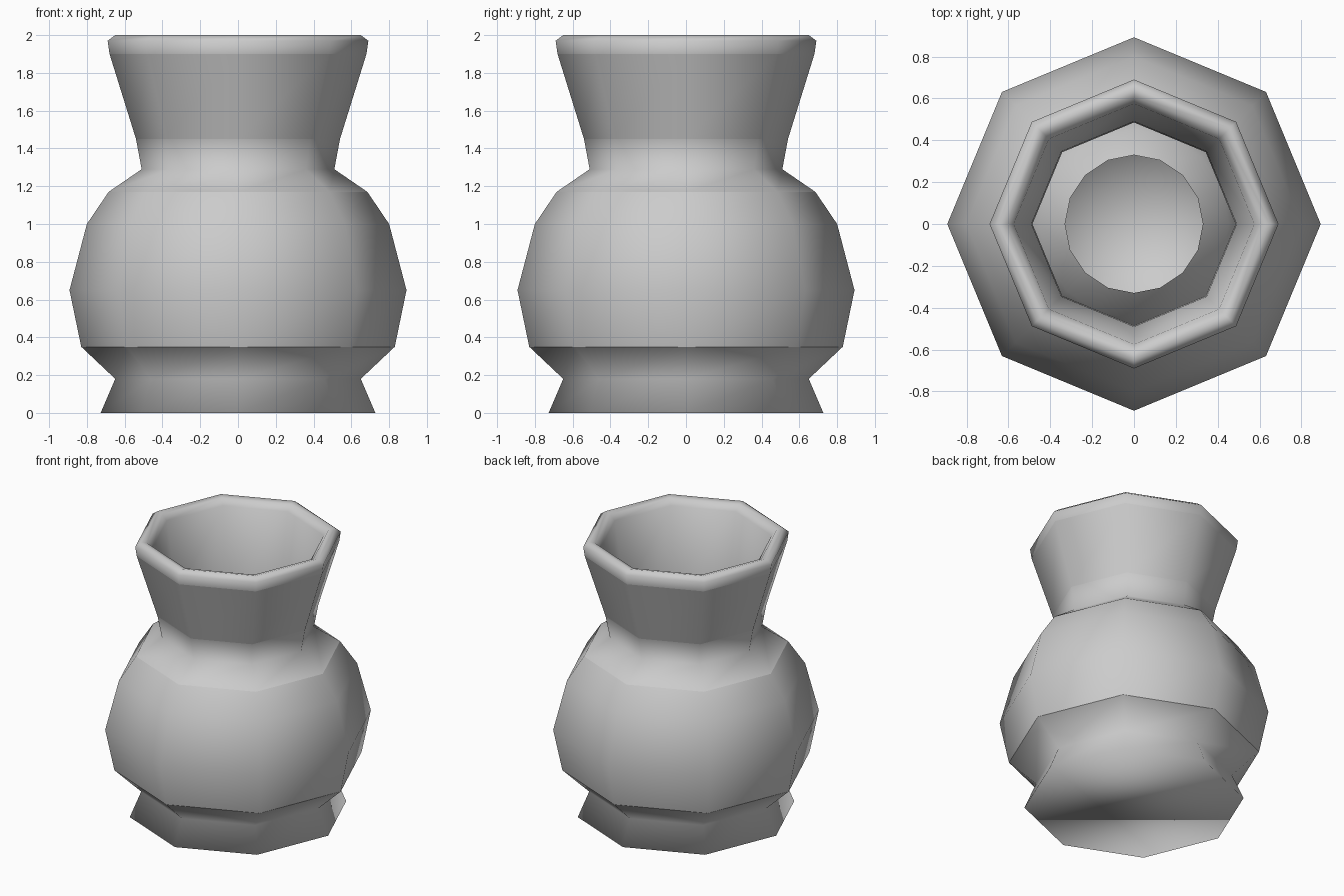
import bpy, bmesh
from math import cos, sin, tau, radians

if "Cube" in bpy.data.objects:
    bpy.data.objects.remove(bpy.data.objects["Cube"])


def lathe(name, profile, sides, base=False):
    """Spin (radius, height, sharp) points around z; base closes the first ring."""
    bm = bmesh.new()
    rings = []
    for r, z, sharp in profile:
        if r == 0:
            rings.append([bm.verts.new((0, 0, z))])
        else:
            rings.append([bm.verts.new((r * cos(tau * i / sides), r * sin(tau * i / sides), z))
                          for i in range(sides)])
    for a, b in zip(rings, rings[1:]):
        for i in range(sides):
            j = (i + 1) % sides
            if len(a) == 1:
                bm.faces.new((a[0], b[j], b[i]))
            else:
                bm.faces.new((a[i], a[j], b[j], b[i]))
    if base:
        bm.faces.new(rings[0][::-1])
    for f in bm.faces:
        f.smooth = True
    for ring, (r, z, sharp) in zip(rings, profile):
        if sharp:
            for i in range(sides):
                bm.edges.get((ring[i], ring[(i + 1) % sides])).smooth = False
    mesh = bpy.data.meshes.new(name)
    bm.to_mesh(mesh)
    bm.free()
    obj = bpy.data.objects.new(name, mesh)
    bpy.context.collection.objects.link(obj)
    return obj


# Flared foot, closed underneath
foot = [(0.727, 0.0, False), (0.65, 0.18, False)]
# Rounded belly
belly = [(0.83, 0.35, True), (0.892, 0.65, False), (0.80, 1.0, False), (0.685, 1.17, True)]
# Flared neck and rolled lip
neck = [(0.51, 1.29, False), (0.54, 1.45, True), (0.68, 1.90, True),
        (0.69, 1.97, False), (0.65, 2.0, False), (0.61, 1.99, False), (0.575, 1.95, False)]
# Inner face of the neck
inside = [(0.49, 1.45, False), (0.485, 1.29, False)]
lathe("vase", foot + belly + neck + inside, 8, base=True)

# Rounded inner vessel with an open mouth
vessel = [(0.56 * sin(radians(a)), 0.66 - 0.56 * cos(radians(a)), False)
          for a in (18, 36, 54, 72, 90, 108, 126, 144)]
lathe("inner_vessel", [(0, 0.10, False)] + vessel, 16)
